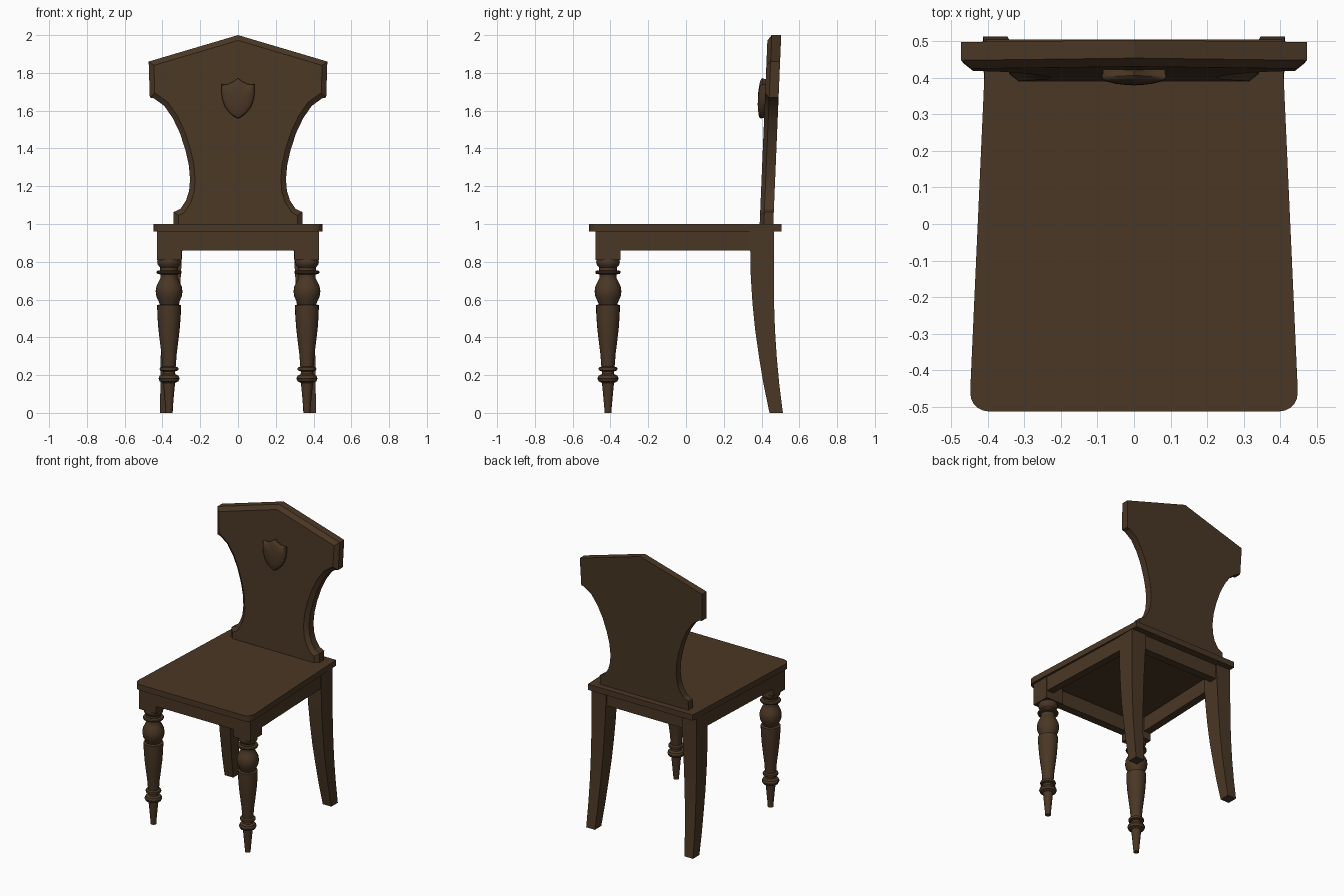
import bpy, bmesh, math
from mathutils import Vector

wood = bpy.data.materials.new("dark brown wood")
wood.diffuse_color = (0.068, 0.038, 0.018, 1)


def loft(name, loops, mirror=False, smooth=None):
    """Bridge a list of equal-length closed loops and cap both ends."""
    bm = bmesh.new()
    rings = [[bm.verts.new(p) for p in loop] for loop in loops]
    n = len(rings[0])
    for a, b in zip(rings, rings[1:]):
        for i in range(n):
            j = (i + 1) % n
            bm.faces.new((a[i], a[j], b[j], b[i]))
    bm.faces.new(rings[0])
    bm.faces.new(rings[-1])
    bmesh.ops.recalc_face_normals(bm, faces=bm.faces[:])
    mesh = bpy.data.meshes.new(name)
    bm.to_mesh(mesh)
    bm.free()
    mesh.materials.append(wood)
    ob = bpy.data.objects.new(name, mesh)
    bpy.context.collection.objects.link(ob)
    if mirror:
        ob.modifiers.new("mirror", 'MIRROR')
    if smooth:
        bpy.ops.object.select_all(action='DESELECT')
        bpy.context.view_layer.objects.active = ob
        ob.select_set(True)
        bpy.ops.object.shade_smooth_by_angle(angle=math.radians(smooth))
    return ob


def slab(name, pts, z0, z1, mirror=False):
    return loft(name, [[(x, y, z) for x, y in pts] for z in (z0, z1)], mirror)


def inset(pts, d):
    """Mitred inward offset of a clockwise polygon."""
    out = []
    for i, p in enumerate(pts):
        p, a, b = Vector(p), Vector(pts[i - 1]), Vector(pts[(i + 1) % len(pts)])
        u, v = (p - a).normalized(), (b - p).normalized()
        n1, n2 = Vector((u.y, -u.x)), Vector((v.y, -v.x))
        out.append(p + (n1 + n2) * d / max(1 + n1.dot(n2), 0.4))
    return out


def lean(z):
    """y of the leaning backrest's front face at height z."""
    return 0.39 + 0.042 * (z - 1)


# Seat: tapered board with rounded front corners
right = [(0.405, 0.505), (0.448, -0.45)]
for k in range(6):
    a = math.radians(k * 18)
    right.append((0.398 + 0.05 * math.cos(a), -0.463 - 0.05 * math.sin(a)))
slab("seat", right + [(-x, y) for x, y in reversed(right)], 0.96, 1.0)

# Aprons
slab("side_apron", [(0.428, -0.36), (0.40, 0.36), (0.35, 0.36), (0.375, -0.36)], 0.86, 0.96, True)
slab("front_apron", [(-0.32, -0.475), (0.32, -0.475), (0.32, -0.42), (-0.32, -0.42)], 0.86, 0.96)
slab("rear_apron", [(-0.32, 0.40), (0.32, 0.40), (0.32, 0.455), (-0.32, 0.455)], 0.86, 0.96)

# Front legs: square block above a turned shaft
slab("front_leg_block", [(0.30, -0.478), (0.43, -0.478), (0.43, -0.348), (0.30, -0.348)], 0.81, 0.96, True)
profile = [(0.056, 0.82), (0.063, 0.80), (0.06, 0.785), (0.047, 0.77), (0.047, 0.755),
           (0.064, 0.752), (0.067, 0.745), (0.064, 0.737), (0.046, 0.733), (0.045, 0.715),
           (0.055, 0.695), (0.067, 0.67), (0.071, 0.643), (0.067, 0.615), (0.055, 0.59),
           (0.049, 0.575), (0.063, 0.57), (0.062, 0.52), (0.057, 0.45), (0.049, 0.38),
           (0.040, 0.31), (0.037, 0.265), (0.035, 0.245), (0.048, 0.24), (0.050, 0.233),
           (0.048, 0.225), (0.032, 0.22), (0.033, 0.205), (0.050, 0.197), (0.056, 0.182),
           (0.050, 0.167), (0.032, 0.158), (0.028, 0.12), (0.019, 0.02), (0.018, 0.0)]
ring = [(math.cos(math.tau * k / 24), math.sin(math.tau * k / 24)) for k in range(24)]
loft("front_leg", [[(0.365 + r * c, -0.413 + r * s, z) for c, s in ring] for r, z in profile], True, 40)

# Rear legs: sabre-curved; each row is z, front y, back y, inner x, outer x
rows = [(0.96, 0.34, 0.465, 0.292, 0.405), (0.86, 0.34, 0.465, 0.295, 0.405),
        (0.72, 0.343, 0.465, 0.303, 0.406), (0.58, 0.352, 0.466, 0.311, 0.407),
        (0.44, 0.366, 0.471, 0.319, 0.408), (0.30, 0.386, 0.48, 0.328, 0.409),
        (0.15, 0.411, 0.494, 0.337, 0.411), (0.0, 0.442, 0.513, 0.346, 0.413)]
loft("rear_leg", [[(xi, yf, z), (xo, yf, z), (xo, yb, z), (xi, yb, z)]
                  for z, yf, yb, xi, xo in rows], True, 30)

# Backrest: waisted, gabled board with a chamfered front edge
half = [(0.473, 1.86), (0.467, 1.67), (0.445, 1.665), (0.39, 1.625), (0.345, 1.56),
        (0.307, 1.48), (0.278, 1.39), (0.26, 1.31), (0.254, 1.235), (0.259, 1.175),
        (0.275, 1.125), (0.305, 1.08), (0.342, 1.063), (0.342, 1.0)]
outline = [(0, 2.0)] + half + [(-x, z) for x, z in reversed(half)]
face = [(x, 1.0 if z < 1.03 else z) for x, z in inset(outline, 0.027)]
loft("backrest", [[(x, lean(z) + 0.072, z) for x, z in outline],
                  [(x, lean(z) + 0.022, z) for x, z in outline],
                  [(x, lean(z), z) for x, z in face]], smooth=20)

# Shield: pillowed ornament on the backrest
sh = [(0.02, 1.757), (0.045, 1.743), (0.07, 1.738), (0.088, 1.742), (0.088, 1.70),
      (0.083, 1.66), (0.069, 1.62), (0.045, 1.588), (0.02, 1.569)]
sh = [(0, 1.772)] + sh + [(0, 1.558)] + [(-x, z) for x, z in reversed(sh)]
steps = [(0.96, -0.01), (0.97, 0.008), (1.0, 0.016), (0.96, 0.024), (0.85, 0.029),
         (0.6, 0.034), (0.3, 0.037)]
loft("shield", [[(x * s, lean(1.665 + (z - 1.665) * s) - d, 1.665 + (z - 1.665) * s)
                 for x, z in sh] for s, d in steps], smooth=40)
